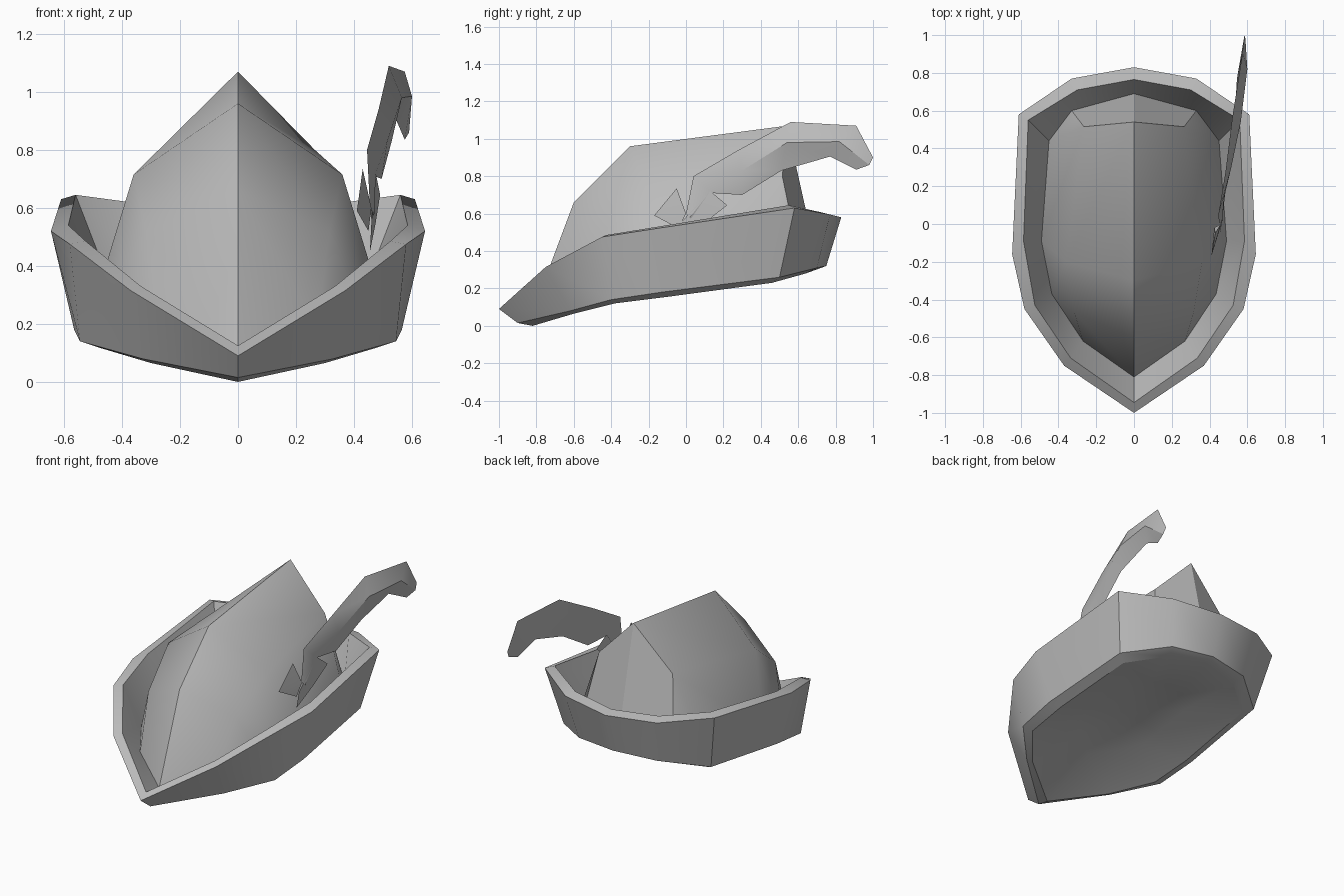
import bpy
import bmesh
import math
from mathutils import Vector

default_cube = bpy.data.objects.get("Cube")
if default_cube:
    bpy.data.objects.remove(default_cube, do_unlink=True)

# Single felt colour
felt = bpy.data.materials.new("grey_felt")
felt.use_nodes = True
colour = (0.5, 0.5, 0.5, 1.0)
felt.diffuse_color = colour
shader = next(n for n in felt.node_tree.nodes if n.type == "BSDF_PRINCIPLED")
shader.inputs["Base Color"].default_value = colour
shader.inputs["Roughness"].default_value = 0.8


def finish(name, bm, smooth_angle):
    """Weld, orient and shade a mesh, then link it to the scene."""
    bmesh.ops.remove_doubles(bm, verts=bm.verts, dist=0.0005)
    bmesh.ops.recalc_face_normals(bm, faces=bm.faces)
    mesh = bpy.data.meshes.new(name)
    bm.to_mesh(mesh)
    bm.free()
    mesh.materials.append(felt)
    obj = bpy.data.objects.new(name, mesh)
    bpy.context.scene.collection.objects.link(obj)
    bpy.ops.object.select_all(action="DESELECT")
    obj.select_set(True)
    bpy.context.view_layer.objects.active = obj
    bpy.ops.object.shade_smooth_by_angle(angle=math.radians(smooth_angle))


def add_face(bm, points):
    bm.faces.new([bm.verts.new(p) for p in points])


def add_mirrored_face(bm, points):
    """Add a face on the left side and its reflection on the right."""
    add_face(bm, points)
    add_face(bm, [(-x, y, z) for x, y, z in reversed(points)])


def loft(bm, rings, face_adder, closed):
    """Join matching points of consecutive rings with quads."""
    for ring, following in zip(rings, rings[1:]):
        count = len(ring)
        for i in range(count if closed else count - 1):
            j = (i + 1) % count
            face_adder(bm, [ring[i], ring[j], following[j], following[i]])


# Half outlines of the brim, running from the front point to the back
outer_top = [(0, -1, .09), (.37, -.75, .315), (.58, -.45, .475), (.645, -.16, .52),
             (.61, .58, .63), (.33, .77, .595), (0, .83, .58)]
inner_top = [(0, -.945, .125), (.335, -.71, .33), (.525, -.43, .485), (.585, -.09, .54),
             (.56, .55, .645), (.3, .71, .61), (0, .765, .595)]
outer_bottom = [(0, -.9, .015), (.33, -.62, .08), (.545, -.4, .14), (.565, -.13, .18),
                (.53, .5, .26), (.28, .7, .31), (0, .75, .32)]
inner_bottom = [(0, -.82, 0), (.3, -.6, .065), (.485, -.38, .12), (.5, -.1, .155),
                (.47, .46, .23), (.25, .64, .28), (0, .69, .3)]
crown_base = [(0, -.81, .1), (.27, -.62, .19), (.435, -.37, .22), (.49, -.09, .29),
              (.45, .44, .36), (.33, .6, .39), (0, .69, .4)]

# Shallow domed underside that closes the brim from below
dome_top = Vector((0, -.05, .27))
dome_middle = [Vector(p).lerp(dome_top, .5) + Vector((0, 0, .03)) for p in inner_bottom]

# Upturned brim: a band with a pointed front
bm = bmesh.new()
loft(bm, [crown_base, inner_top, outer_top, outer_bottom, inner_bottom, dome_middle],
     add_mirrored_face, closed=False)
for a, b in zip(dome_middle, dome_middle[1:]):
    add_mirrored_face(bm, [a, b, dome_top])
finish("brim", bm, 30)

# Peaked crown with a ridge, shoulders and a steep back
ridge_front = (0, -.3, .96)
ridge_back = (0, .54, 1.07)
brow = (0, -.6, .66)
temple = (.315, -.47, .515)
front_shoulder = (.36, -.2, .715)
back_shoulder = (.265, .515, .8)
nose, cheek, front_side, side, back_corner, back_side, back = crown_base
panels = [
    [ridge_front, front_shoulder, back_shoulder, ridge_back],
    [ridge_front, brow, temple, front_shoulder],
    [brow, nose, cheek, temple],
    [temple, cheek, front_side],
    [temple, front_side, side, front_shoulder],
    [front_shoulder, side, back_corner, back_shoulder],
    [back_shoulder, back_corner, back_side],
    [back_shoulder, back_side, back, ridge_back],
]
bm = bmesh.new()
for panel in panels:
    add_mirrored_face(bm, panel)
finish("crown", bm, 32)

# Curved feather: triangular sections of upper edge, raised spine, lower edge
sections = [
    [(.455, 0, .6), (.47, .02, .58), (.46, .04, .56)],
    [(.445, .04, .8), (.475, .13, .72), (.47, .14, .71)],
    [(.485, .28, .94), (.515, .3, .83), (.495, .3, .7)],
    [(.52, .56, 1.09), (.565, .54, .98), (.53, .51, .83)],
    [(.575, .91, 1.07), (.6, .82, .985), (.545, .77, .905)],
    [(.585, 1, .9), (.59, .98, .86), (.575, .91, .835)],
]
bm = bmesh.new()
loft(bm, sections, add_face, closed=True)
add_face(bm, sections[0])
add_face(bm, sections[-1])
finish("feather", bm, 25)


# Split barbs at the foot of the feather
def add_barb(name, points):
    bm = bmesh.new()
    for p in points:
        bm.verts.new(p)
    bmesh.ops.convex_hull(bm, input=bm.verts)
    finish(name, bm, 20)


add_barb("front_barb", [(.41, -.17, .59), (.43, -.05, .735), (.46, 0, .6),
                        (.45, -.04, .52), (.425, -.02, .6)])
add_barb("rear_barb", [(.475, .13, .72), (.49, .22, .645), (.475, .1, .55),
                       (.455, -.05, .45), (.46, -.03, .55)])
